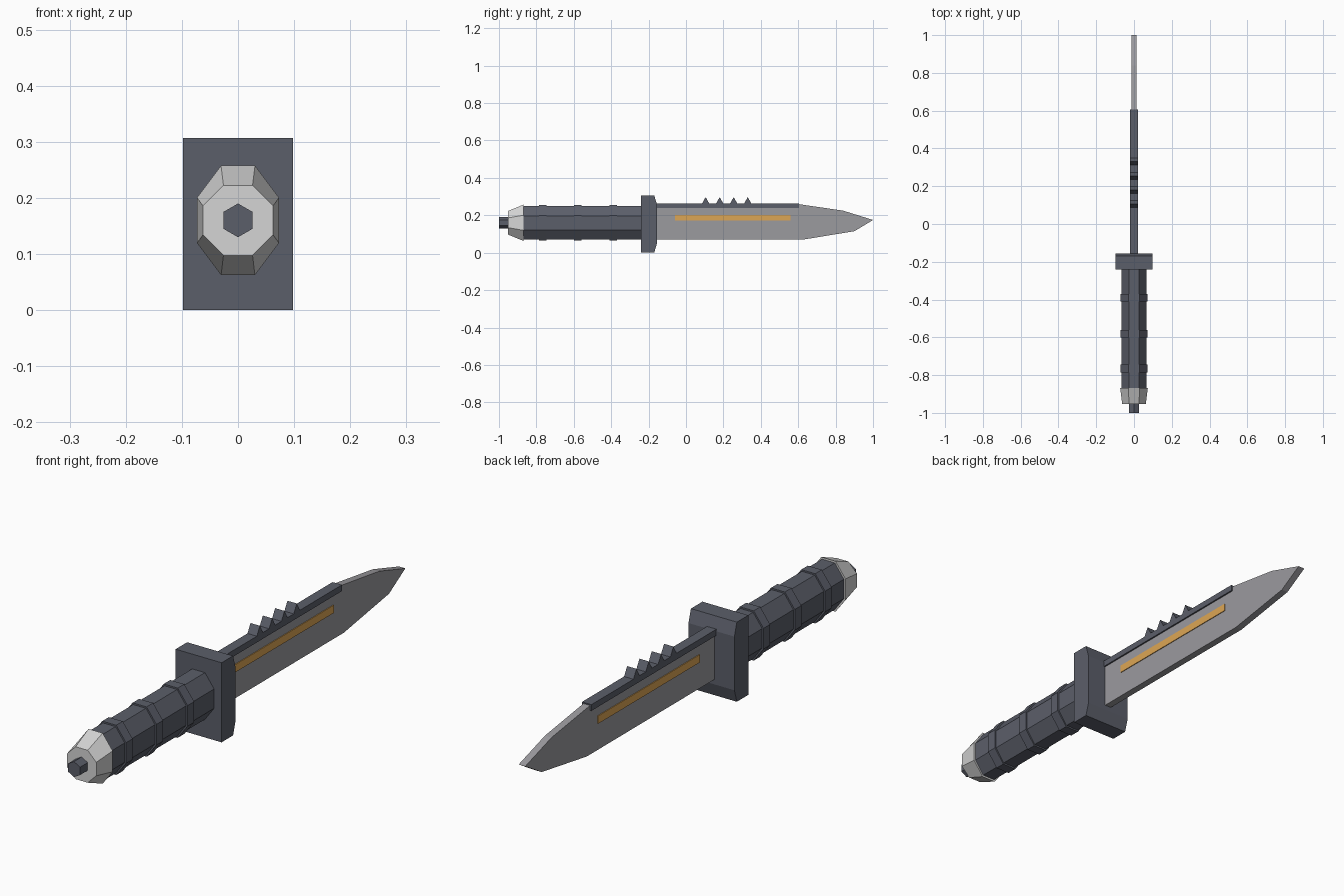
import bpy, bmesh, math

cube = bpy.data.objects.get("Cube")
if cube:
    bpy.data.objects.remove(cube, do_unlink=True)

AXIS_Z = 0.16  # height of the handle axis


def material(name, r, g, b):
    mat = bpy.data.materials.new(name)
    mat.use_nodes = True
    mat.diffuse_color = (r, g, b, 1)
    bsdf = next(n for n in mat.node_tree.nodes if n.type == 'BSDF_PRINCIPLED')
    bsdf.inputs["Base Color"].default_value = (r, g, b, 1)
    bsdf.inputs["Roughness"].default_value = 0.7
    return mat


slate = material("dark slate", 0.105, 0.113, 0.143)
steel = material("grey steel", 0.33, 0.325, 0.345)
silver = material("pale silver", 0.66, 0.66, 0.66)
gold = material("golden inlay", 0.72, 0.38, 0.09)


def finish(name, bm, mat):
    bmesh.ops.recalc_face_normals(bm, faces=bm.faces)
    mesh = bpy.data.meshes.new(name)
    bm.to_mesh(mesh)
    bm.free()
    mesh.materials.append(mat)
    obj = bpy.data.objects.new(name, mesh)
    bpy.context.collection.objects.link(obj)
    return obj


def slab(name, profile, half, mat, x=0):
    """Extrude a (y, z) outline sideways to a given half thickness."""
    bm = bmesh.new()
    face = bm.faces.new([bm.verts.new((x - half, y, z)) for y, z in profile])
    out = bmesh.ops.extrude_face_region(bm, geom=[face])
    moved = [v for v in out["geom"] if isinstance(v, bmesh.types.BMVert)]
    bmesh.ops.translate(bm, verts=moved, vec=(2 * half, 0, 0))
    return finish(name, bm, mat)


def box(y0, y1, z0, z1):
    return [(y0, z0), (y1, z0), (y1, z1), (y0, z1)]


def loft(name, sections, mat, sides=8, turn=0.5):
    """Join polygon sections (y, x radius, z radius) along the handle axis."""
    bm = bmesh.new()
    rings = []
    for y, rx, rz in sections:
        angles = [math.tau * (i + turn) / sides for i in range(sides)]
        rings.append([bm.verts.new((rx * math.cos(a), y, AXIS_Z + rz * math.sin(a)))
                      for a in angles])
    for a, b in zip(rings, rings[1:]):
        for i in range(sides):
            j = (i + 1) % sides
            bm.faces.new((a[i], a[j], b[j], b[i]))
    bm.faces.new(rings[0])
    bm.faces.new(rings[-1])
    return finish(name, bm, mat)


# Handle parts: radii are measured to the flats of the octagon
flat = 1 / math.cos(math.pi / 8)
loft("grip", [(y, 0.066 * flat, 0.09 * flat) for y in (-0.88, -0.23)], slate)
for i, y in enumerate((-0.765, -0.58, -0.39)):
    loft(f"grip_ring_{i + 1}",
         [(y + s * 0.02, 0.072 * flat, 0.096 * flat) for s in (-1, 1)], slate)
loft("pommel", [(-0.953, 0.0625 * flat, 0.0625 * flat),
                (-0.868, 0.073 * flat, 0.0975 * flat)], silver)
loft("pommel_nut", [(-1, 0.03, 0.03), (-0.94, 0.03, 0.03)], slate, sides=6)

# Cross guard, chamfered toward the blade
slab("guard", [(-0.24, 0), (-0.17, 0), (-0.155, 0.05), (-0.155, 0.257),
               (-0.17, 0.307), (-0.24, 0.307)], 0.098, slate)

# Blade with its dark spine and saw teeth
slab("blade", [(-0.17, 0.07), (0.625, 0.07), (0.9, 0.115), (1, 0.175),
               (0.84, 0.225), (0.6, 0.26), (-0.17, 0.26)], 0.014, steel)
slab("spine", box(-0.17, 0.605, 0.24, 0.264), 0.02, slate)
for i in range(4):
    y = 0.105 + 0.075 * i
    slab(f"saw_tooth_{i + 1}",
         [(y - 0.021, 0.26), (y + 0.021, 0.26), (y, 0.297)], 0.02, slate)

# Inlaid stripe on both sides of the blade
for side, label in ((1, "left"), (-1, "right")):
    slab(f"inlay_{label}", box(-0.06, 0.56, 0.172, 0.202), 0.002, gold, side * 0.015)
